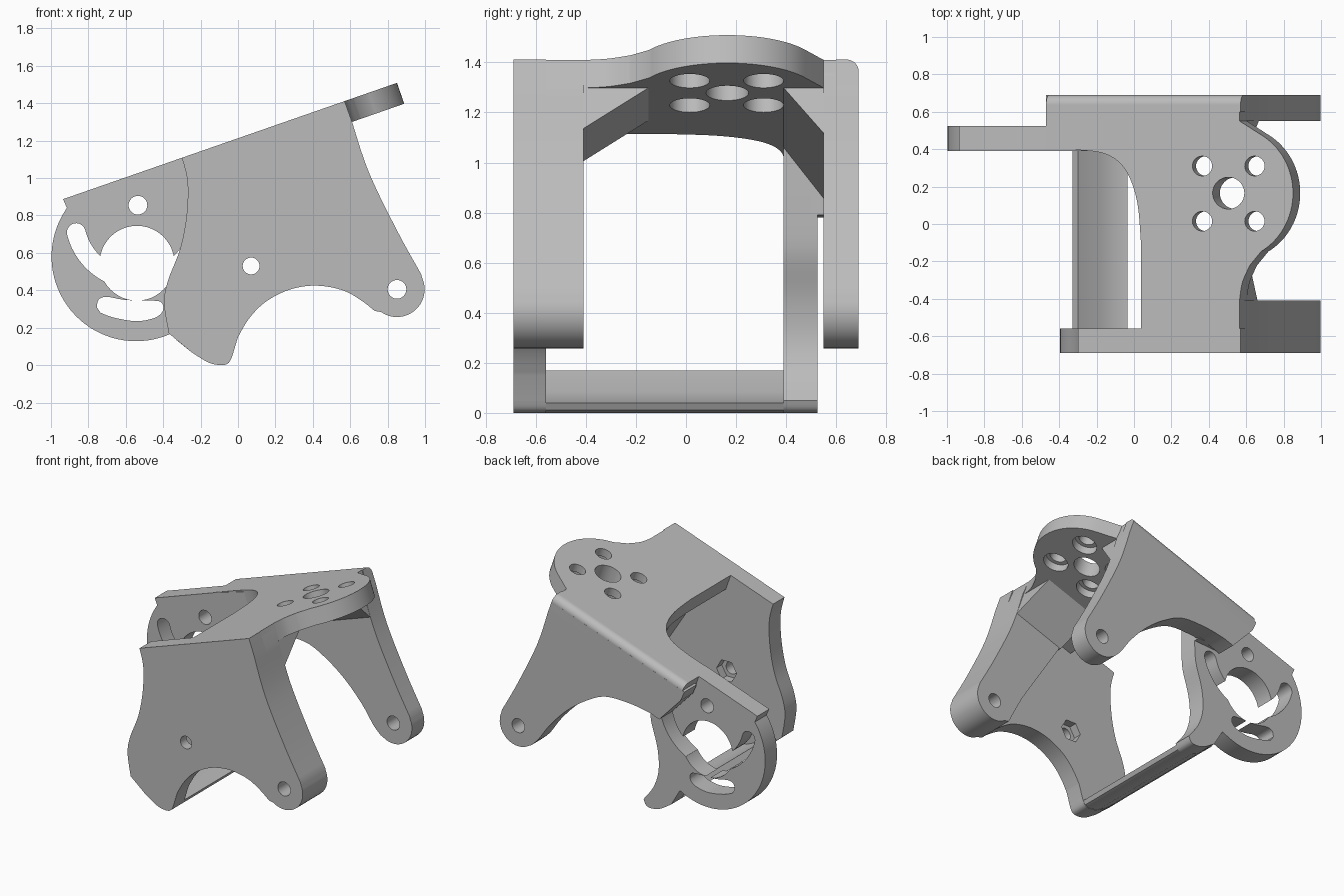
import bpy, bmesh, math
from mathutils import Matrix, Vector

cube = bpy.data.objects.get("Cube")
if cube:
    bpy.data.objects.remove(cube, do_unlink=True)

grey = bpy.data.materials.new("light grey")
grey.use_nodes = True
COLOUR = (0.5, 0.5, 0.5, 1)
grey.diffuse_color = COLOUR
grey.node_tree.nodes["Principled BSDF"].inputs["Base Color"].default_value = COLOUR

SLOPE = math.radians(19.2)
TOP = 1.213                        # height of the sloping top at x = 0
COS = math.cos(SLOPE)
TILT = Matrix.Translation((0, 0, TOP)) @ Matrix.Rotation(-SLOPE, 4, 'Y')


def top_z(x, drop=0):
    return TOP + x * math.tan(SLOPE) - drop


def arc(cx, cy, r, a, b, n=16):
    return [(cx + r * math.cos(math.radians(a + (b - a) * i / n)),
             cy + r * math.sin(math.radians(a + (b - a) * i / n))) for i in range(n + 1)]


def circle(cx, cy, r, n=32):
    return arc(cx, cy, r, 0, 360, n)[:-1]


def curve(points, steps=5):
    """Smooth open curve through a few points."""
    out = []
    p = [points[0]] + points + [points[-1]]
    for i in range(1, len(p) - 2):
        a, b, c, d = (Vector(q) for q in p[i - 1:i + 3])
        for k in range(steps):
            t = k / steps
            v = (2 * b + (c - a) * t + (2 * a - 5 * b + 4 * c - d) * t * t
                 + (3 * b - a - 3 * c + d) * t ** 3) / 2
            out.append((v.x, v.y))
    return out + [points[-1]]


def prism(name, outline, lo, hi, place):
    """Extrude an outline between two depths; place maps (a, b, depth) to space."""
    bm = bmesh.new()
    ends = [[bm.verts.new(place(a, b, d)) for a, b in outline] for d in (lo, hi)]
    bm.faces.new(ends[0])
    bm.faces.new(ends[1])
    n = len(outline)
    for i in range(n):
        j = (i + 1) % n
        bm.faces.new((ends[0][i], ends[0][j], ends[1][j], ends[1][i]))
    bmesh.ops.recalc_face_normals(bm, faces=bm.faces)
    mesh = bpy.data.meshes.new(name)
    bm.to_mesh(mesh)
    bm.free()
    mesh.materials.append(grey)
    ob = bpy.data.objects.new(name, mesh)
    bpy.context.collection.objects.link(ob)
    return ob


def wall(a, b, d):                 # outline in x, z and depth in y
    return Vector((a, d, b))


def deck(a, b, d):                 # outline in x, y and depth along the slope normal
    return TILT @ Vector((a / COS, b, d))


def across(a, b, d):               # outline in y, normal and depth along the slope
    return TILT @ Vector((d / COS, a, b))


def cut(ob, cutters):
    for c in cutters:
        c.hide_render = True
        m = ob.modifiers.new("cut", 'BOOLEAN')
        m.operation = 'DIFFERENCE'
        m.solver = 'EXACT'
        m.object = c
    graph = bpy.context.evaluated_depsgraph_get()
    mesh = bpy.data.meshes.new_from_object(ob.evaluated_get(graph))
    ob.modifiers.clear()
    ob.data = mesh
    for c in cutters:
        bpy.data.objects.remove(c, do_unlink=True)


def bore(outline, lo=-1, hi=1):
    return prism("cutter", outline, lo, hi, wall)


# Shared arm outline: rounded foot, then the slightly curved outer edge
BOSS = (0.85, 0.405)
foot = arc(*BOSS, 0.148, -125, 25)
outer_edge = curve([(0.98, 0.485), (0.85, 0.72), (0.7, 1.03), (0.61, 1.3)])

# Front wall
left_edge = curve([(-0.30, top_z(-0.30)), (-0.27, 0.98), (-0.275, 0.8), (-0.31, 0.62),
                   (-0.375, 0.45), (-0.395, 0.33), (-0.37, 0.17)])
toe = curve([(-0.25, 0.07), (-0.16, 0.015), (-0.09, 0), (-0.05, 0.012), (-0.03, 0.05)])
arch = curve([(0, 0.15), (0.06, 0.25), (0.15, 0.34), (0.28, 0.405), (0.42, 0.425),
              (0.56, 0.40), (0.66, 0.345), (0.73, 0.29)])
front = prism("front_wall", left_edge + toe + arch + foot + outer_edge
              + [(0.57, top_z(0.57))], -0.69, -0.56, wall)
cut(front, [bore(circle(*BOSS, 0.05)), bore(circle(0.07, 0.53, 0.045)),
            bore(circle(0.07, 0.53, 0.08, 6), -0.62, -0.5)])

# Thick part of the front arm
thick = prism("front_arm", foot + outer_edge + [(0.57, top_z(0.57, 0.02)), (0.2, top_z(0.2, 0.02))]
              + curve([(0.3, 1.0), (0.48, 0.72), (0.62, 0.5), (0.73, 0.29)]), -0.6, -0.41, wall)
cut(thick, [bore(circle(*BOSS, 0.05))])

# Rear arm plate with its high arch
rear = prism("rear_arm", [(-0.47, top_z(-0.47, 0.05)), (-0.44, 0.93), (-0.27, 0.75)]
             + curve([(-0.2, 0.775), (-0.05, 0.8), (0.15, 0.8), (0.3, 0.735), (0.46, 0.62),
                      (0.6, 0.475), (0.69, 0.35), (0.75, 0.29)])
             + foot + outer_edge + [(0.58, top_z(0.58, 0.05))], 0.55, 0.69, wall)
cut(rear, [bore(circle(*BOSS, 0.05))])

# Web joining the rear arm to the slotted plate
prism("rear_web", [(-0.44, top_z(-0.44, 0.05)), (-0.42, 0.93), (-0.27, 0.78), (-0.08, 0.79),
                   (-0.08, top_z(-0.08, 0.05))], 0.5, 0.57, wall)

# Slotted disc plate with its tail
disc = arc(-0.545, 0.58, 0.452, 148, 300, 36)
tail_edge = curve([(-0.03, 0.05), (-0.11, 0.16), (-0.15, 0.29), (-0.14, 0.45),
                   (-0.09, 0.63), (-0.08, 0.76)])
slotted = prism("slotted_plate", [(-0.08, top_z(-0.08, 0.02)), (-0.47, top_z(-0.47)),
                                  (-0.935, top_z(-0.935)), (-0.915, 0.84)]
                + disc + toe[:-1] + tail_edge, 0.39, 0.525, wall)
SX, SZ = -0.54, 0.79
end_r = 0.335                      # centre line radius of the curved slot
a0, a1 = 194, 346


def slot_end(a, flip):
    q = math.radians(a)
    return arc(SX + end_r * math.cos(q), SZ + end_r * math.sin(q), 0.05, a + flip, a + flip + 180, 10)


curved_slot = (arc(SX, SZ, 0.385, a0, a1, 28) + slot_end(a1, 0)[1:-1]
               + arc(SX, SZ, 0.285, a1, a0, 28) + slot_end(a0, 180)[1:-1])
low_slot = curve([(-0.755, 0.31), (-0.745, 0.35), (-0.7, 0.365), (-0.6, 0.348), (-0.46, 0.345),
                  (-0.41, 0.335), (-0.4, 0.295), (-0.44, 0.255), (-0.54, 0.235),
                  (-0.66, 0.253), (-0.735, 0.28)])
cut(slotted, [bore(curved_slot), bore(circle(SX, 0.545, 0.2, 48)), bore(low_slot),
              bore(circle(-0.535, 0.855, 0.05))])

# Cross bar along the lower edge
prism("cross_bar", [(-0.33, 0.135), (-0.25, 0.07), (-0.16, 0.015), (-0.09, 0), (-0.05, 0.012),
                    (-0.035, 0.04), (-0.09, 0.045), (-0.18, 0.085), (-0.3, 0.17)],
      -0.58, 0.41, wall)

# Sloping top plate with its round lobe
lobe = [(x * COS, y) for x, y in arc(0.54, 0.165, 0.36, -60, 60, 32)]
top = prism("top_plate", [(-0.30, -0.69), (0.565, -0.69)]
            + curve([(0.565, -0.40), (0.58, -0.31), (0.62, -0.22)]) + lobe
            + [(0.62, 0.515), (0.565, 0.55), (0.565, 0.64), (-0.47, 0.64), (-0.47, 0.395)]
            + curve([(-0.29, 0.395), (-0.17, 0.38), (-0.08, 0.33), (-0.02, 0.24),
                     (0.02, 0.1), (0.037, -0.1)])
            + [(0.037, -0.56), (-0.30, -0.56)], -0.118, 0, deck)
holes = [prism("cutter", circle(0.505, 0.165, 0.085), -0.3, 0.2, deck)]
for x in (0.365, 0.645):
    for y in (0.015, 0.31):
        holes.append(prism("cutter", circle(x, y, 0.053), -0.3, 0.2, deck))
        holes.append(prism("cutter", circle(x, y, 0.08), -0.3, -0.06, deck))
cut(top, holes)

# Rounded rear edge of the top plate
prism("rounded_edge", [(0.6, -0.118), (0.69, -0.118)] + arc(0.64, -0.05, 0.05, 0, 90, 8)
      + [(0.6, 0)], -0.47, 0.57, across)

# Sloped gussets under the top plate
prism("front_gusset", [(-0.56, -0.1), (-0.15, -0.1), (-0.15, -0.118), (-0.41, -0.29),
                       (-0.56, -0.29)], 0.19, 0.565, across)
prism("rear_gusset", [(0.39, -0.1), (0.6, -0.1), (0.6, -0.31), (0.55, -0.31),
                      (0.39, -0.118)], -0.3, 0.565, across)

# Smooth curved sides, sharp corners
bpy.ops.object.select_all(action='DESELECT')
for ob in bpy.context.collection.objects:
    if ob.type == 'MESH' and grey.name in ob.data.materials:
        ob.select_set(True)
        bpy.context.view_layer.objects.active = ob
bpy.ops.object.shade_smooth_by_angle(angle=math.radians(30))
